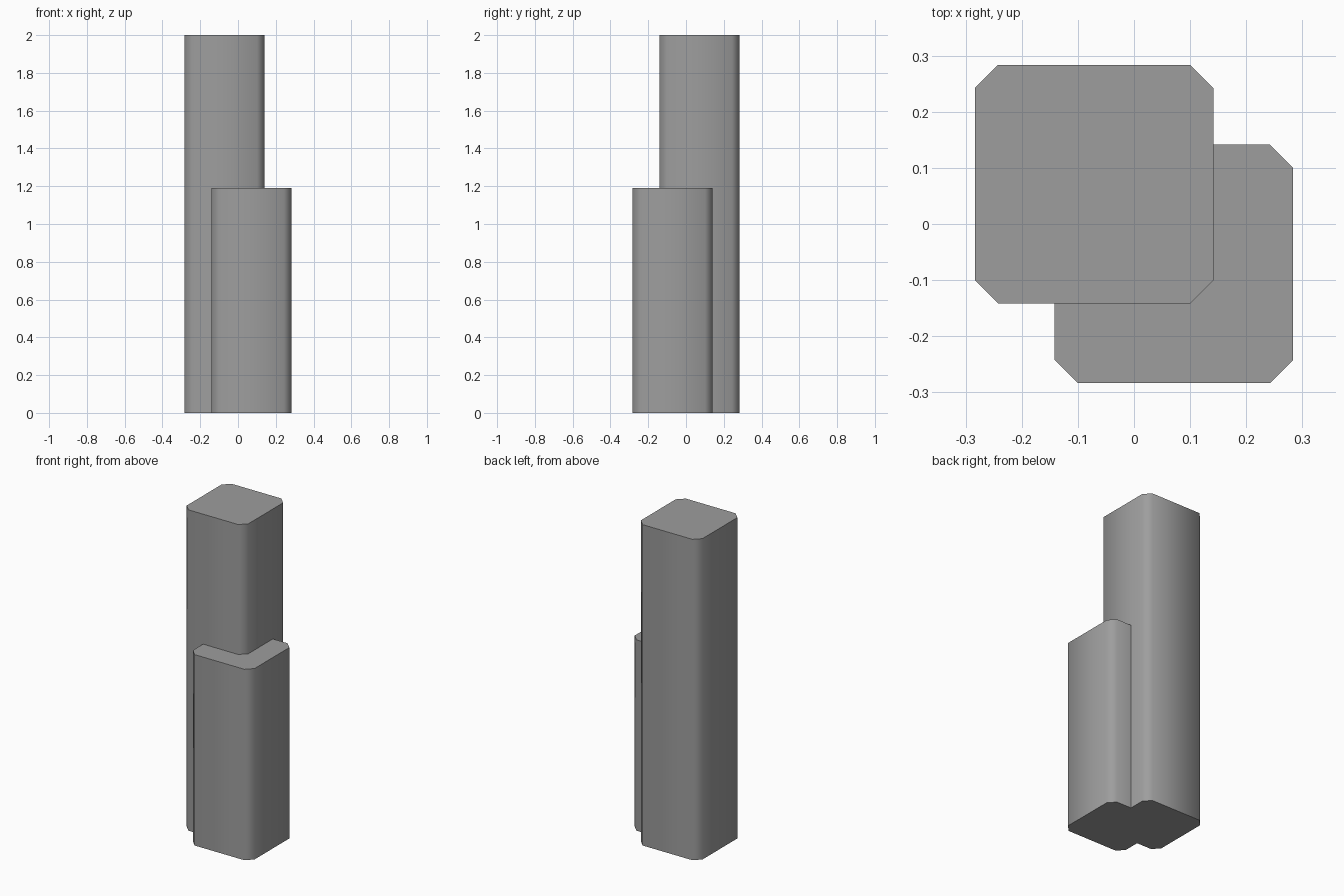
import bpy, bmesh, math
from mathutils import Matrix, Vector

default = bpy.data.objects.get("Cube")
if default:
    bpy.data.objects.remove(default, do_unlink=True)

SIDE = 0.425      # width of each tower
CHAMFER = 0.041   # corner cut
OFFSET = 0.071    # distance of each tower centre from the middle

concrete = bpy.data.materials.new("concrete_grey")
concrete.use_nodes = True
grey = (0.34, 0.34, 0.34, 1)
concrete.diffuse_color = grey
concrete.node_tree.nodes["Principled BSDF"].inputs["Base Color"].default_value = grey


def tower(name, x, y, height):
    """Square tower with chamfered upright corners, standing on the ground."""
    bm = bmesh.new()
    place = Matrix.Translation((0, 0, height / 2)) @ Matrix.Diagonal((SIDE, SIDE, height, 1))
    bmesh.ops.create_cube(bm, size=1, matrix=place)
    upright = [e for e in bm.edges
               if abs((e.verts[0].co - e.verts[1].co).normalized().dot(Vector((0, 0, 1)))) > 0.9]
    bmesh.ops.bevel(bm, geom=upright, offset=CHAMFER, segments=1, affect='EDGES')
    mesh = bpy.data.meshes.new(name)
    bm.to_mesh(mesh)
    bm.free()
    mesh.materials.append(concrete)
    obj = bpy.data.objects.new(name, mesh)
    obj.location = (x, y, 0)
    bpy.context.collection.objects.link(obj)

    # Soft corners, crisp top and bottom rims
    bpy.ops.object.select_all(action='DESELECT')
    obj.select_set(True)
    bpy.context.view_layer.objects.active = obj
    bpy.ops.object.shade_smooth_by_angle(angle=math.radians(50))
    return obj


# Tall tower at the back right, low tower overlapping it at the front left
tower("tall_tower", -OFFSET, OFFSET, 2.0)
tower("low_tower", OFFSET, -OFFSET, 1.19)
